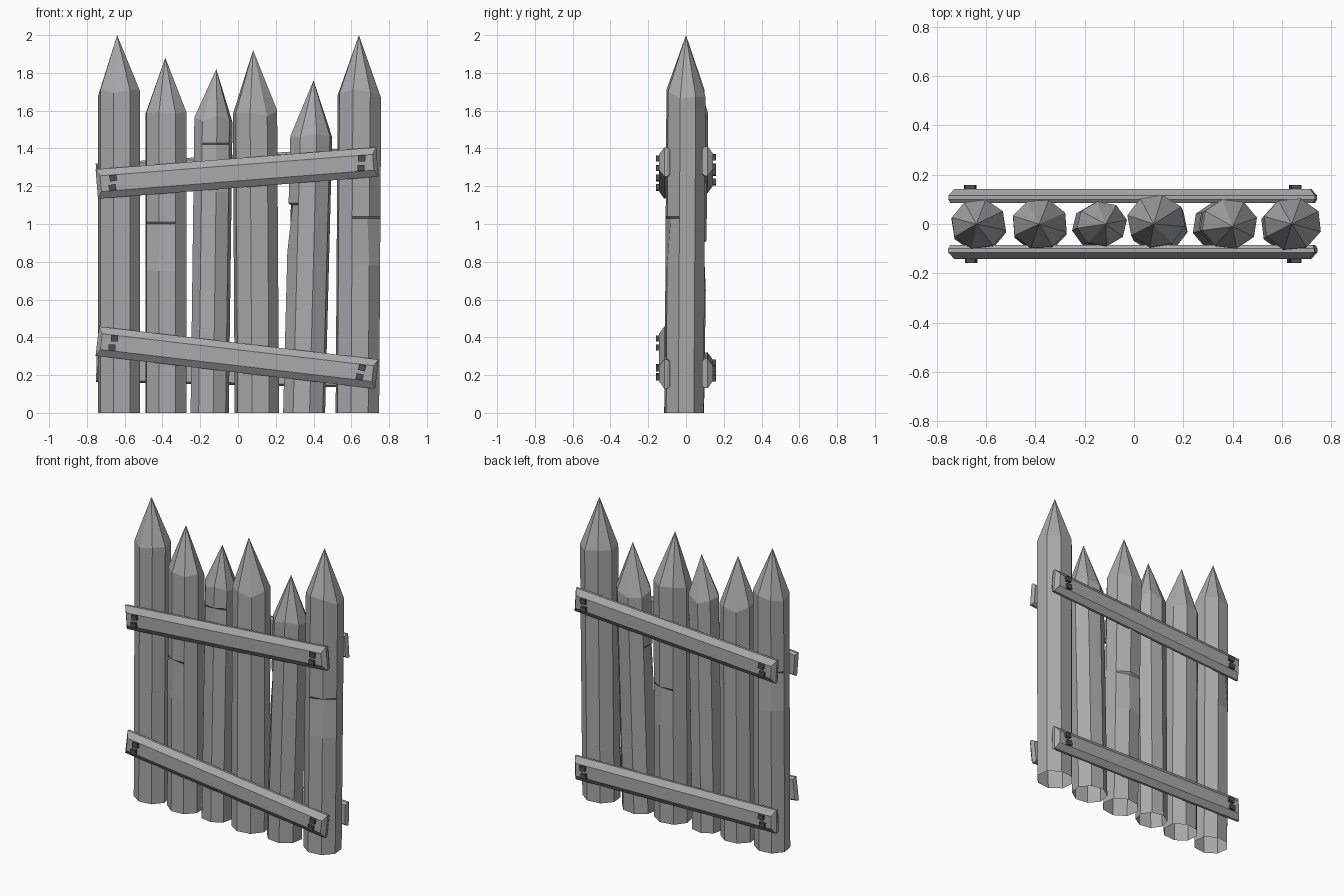
import bpy, bmesh, math, random
from mathutils import Matrix, Vector

random.seed(4)
if "Cube" in bpy.data.objects:
    bpy.data.objects.remove(bpy.data.objects["Cube"], do_unlink=True)


def material(name, rgb):
    m = bpy.data.materials.new(name)
    m.use_nodes = True
    m.diffuse_color = (*rgb, 1)
    m.node_tree.nodes["Principled BSDF"].inputs["Base Color"].default_value = (*rgb, 1)
    return m


wood = material("grey wood", (0.4, 0.4, 0.4))
iron = material("dark iron", (0.08, 0.08, 0.09))


def finish(name, bm, mat):
    bmesh.ops.recalc_face_normals(bm, faces=bm.faces)
    me = bpy.data.meshes.new(name)
    bm.to_mesh(me)
    bm.free()
    me.materials.append(mat)
    ob = bpy.data.objects.new(name, me)
    bpy.context.collection.objects.link(ob)
    return ob


def loft(bm, rings):
    """Join successive closed rings of points with side faces."""
    vs = [[bm.verts.new(p) for p in r] for r in rings]
    n = len(vs[0])
    for a, b in zip(vs, vs[1:]):
        for i in range(n):
            j = (i + 1) % n
            bm.faces.new((a[i], a[j], b[j], b[i]))
    return vs


def stake(name, base_x, top_x, width, shoulder, tip, turn, y_top, nick, nick_z):
    """Eight-sided stake with an open foot, a shaved nick and a pointed top."""
    bm = bmesh.new()
    r = width / 2 / math.cos(math.pi / 8)

    def ring(z, scale=1.0, cut=0.0, jag=0.0):
        t = z / shoulder
        cx = base_x + (top_x - base_x) * t
        cy = -0.01 + (y_top + 0.01) * t
        pts = []
        for i in range(8):
            a = math.radians(turn + 22.5 + 45 * i)
            rad = r * scale - (cut if i == nick else 0)
            pts.append((cx + rad * math.cos(a), cy + rad * 0.9 * math.sin(a),
                        z + random.uniform(-jag, jag)))
        return pts

    rings = loft(bm, [ring(0), ring(nick_z - 0.25), ring(nick_z, 1, 0.022),
                      ring(nick_z + 0.01), ring(shoulder, 1, 0, 0.025)])
    apex = bm.verts.new(tip)
    top = rings[-1]
    for i in range(8):
        bm.faces.new((top[i], top[(i + 1) % 8], apex))
    return finish(name, bm, wood)


# Six stakes, from right to left of the model
stake("stake_1", -0.63, -0.63, 0.21, 1.69, (-0.64, 0, 2.0), 8, 0, 2, 1.2)
stake("stake_2", -0.382, -0.382, 0.212, 1.57, (-0.385, 0, 1.88), 4, 0, 5, 1.0)
stake("stake_3", -0.15, -0.13, 0.19, 1.55, (-0.115, 0, 1.82), -12, 0, 6, 1.42)
stake("stake_4", 0.1, 0.09, 0.222, 1.58, (0.08, 0, 1.92), 10, 0.012, 1, 0.9)
stake("stake_5", 0.35, 0.388, 0.212, 1.46, (0.4, -0.01, 1.76), -8, 0, 4, 1.1)
stake("stake_6", 0.632, 0.643, 0.222, 1.69, (0.64, 0, 2.0), 6, 0, 6, 1.03)


def rail(name, side, z_right, z_left):
    """Bevelled board on the front (side -1) or back (side 1), with two bolts per end."""
    place = Matrix.Translation((-0.005, 0, (z_right + z_left) / 2)) @ \
        Matrix.Rotation(-math.atan2(z_left - z_right, 1.4), 4, "Y")
    bm = bmesh.new()
    rings = []
    for y, inset in ((0.085, 0.012), (0.1, 0), (0.115, 0), (0.142, 0.036)):
        hx, hz = 0.745 - inset * 0.6, 0.078 - inset
        rings.append([(sx * hx, side * y, sz * hz)
                      for sx, sz in ((-1, -1), (1, -1), (1, 1), (-1, 1))])
    vs = loft(bm, rings)
    bm.faces.new(vs[0])
    bm.faces.new(vs[-1])
    bm.transform(place)
    finish(name, bm, wood)

    # Square bolt heads
    bm = bmesh.new()
    for end in (-1, 1):
        for row in (-1, 1):
            at = Vector((end * 0.66 + row * 0.004, side * 0.146, row * 0.025))
            bmesh.ops.create_cube(bm, size=1, matrix=Matrix.Translation(at) @ Matrix.Rotation(
                0.12 * end, 4, "Y") @ Matrix.Diagonal((0.038, 0.024, 0.032, 1)))
    bm.transform(place)
    finish(name + "_bolts", bm, iron)


rail("front_upper_rail", -1, 1.215, 1.325)
rail("front_lower_rail", -1, 0.375, 0.21)
rail("back_upper_rail", 1, 1.245, 1.33)
rail("back_lower_rail", 1, 0.24, 0.21)
